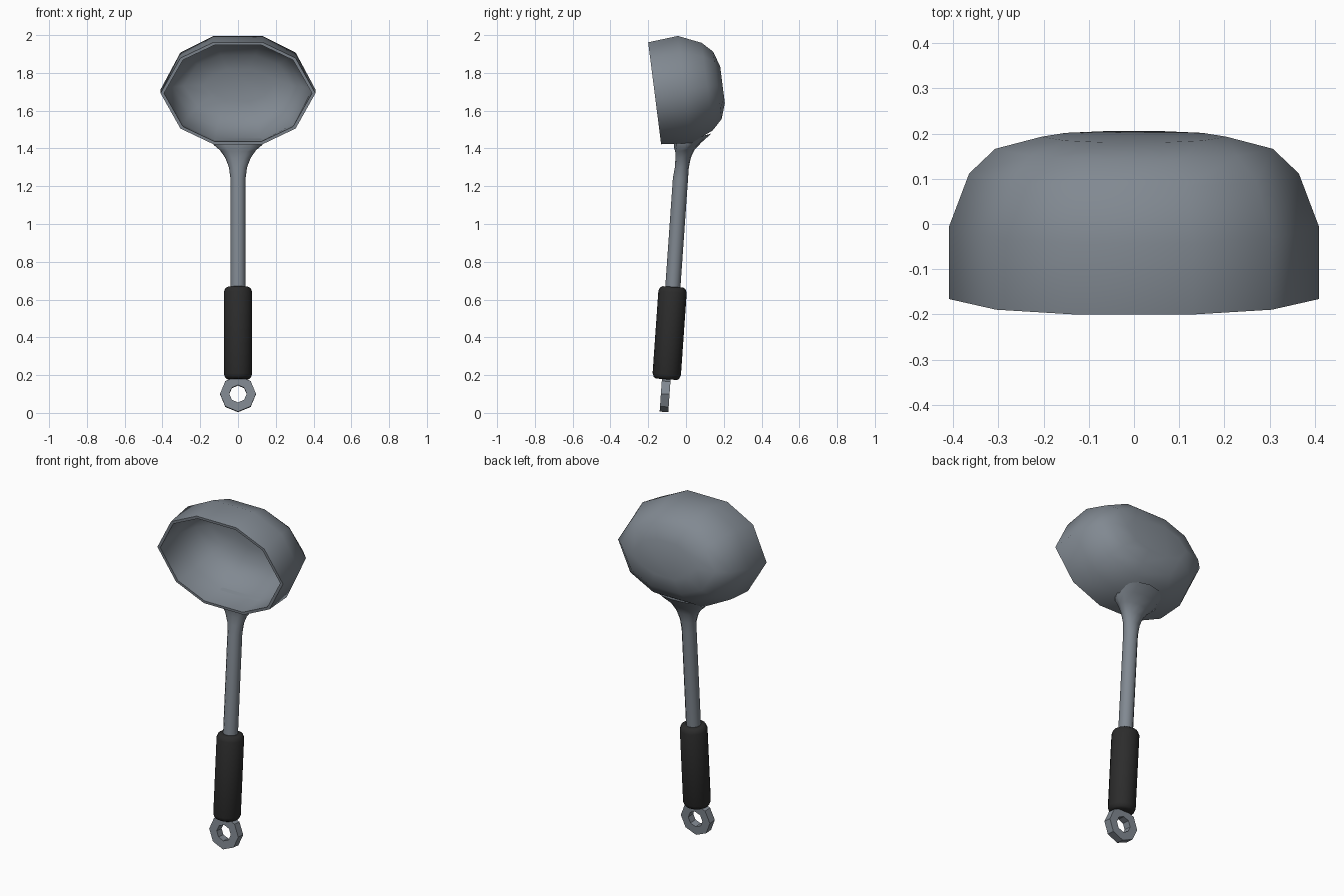
import bpy, bmesh, math
from mathutils import Vector

if "Cube" in bpy.data.objects:
    bpy.data.objects.remove(bpy.data.objects["Cube"])


def material(name, rgb):
    m = bpy.data.materials.new(name)
    m.diffuse_color = (*rgb, 1)
    m.use_nodes = True
    m.node_tree.nodes["Principled BSDF"].inputs["Base Color"].default_value = m.diffuse_color
    return m


steel = material("brushed steel", (0.22, 0.25, 0.285))
rubber = material("black rubber", (0.025, 0.025, 0.025))


def loft(name, rings, mat, angle, closed=False):
    """Skin a list of point rings; cap both ends or join the last to the first."""
    bm = bmesh.new()
    loops = [[bm.verts.new(p) for p in r] for r in rings]
    n = len(loops[0])
    pairs = list(zip(loops, loops[1:]))
    if closed:
        pairs.append((loops[-1], loops[0]))
    else:
        bm.faces.new(loops[0])
        bm.faces.new(loops[-1])
    for a, b in pairs:
        for i in range(n):
            j = (i + 1) % n
            bm.faces.new((a[i], a[j], b[j], b[i]))
    bmesh.ops.recalc_face_normals(bm, faces=bm.faces)
    me = bpy.data.meshes.new(name)
    bm.to_mesh(me)
    bm.free()
    me.materials.append(mat)
    ob = bpy.data.objects.new(name, me)
    bpy.context.collection.objects.link(ob)
    bpy.ops.object.select_all(action='DESELECT')
    ob.select_set(True)
    bpy.context.view_layer.objects.active = ob
    bpy.ops.object.shade_smooth_by_angle(angle=math.radians(angle))
    return ob


def axis_y(z):
    """Centre line of the leaning handle."""
    return -0.07 + 0.07 * (z - 0.66)


def section(z, y, hx, hy, tilt=-0.07, n=12):
    pts = []
    for i in range(n):
        a = 2 * math.pi * i / n
        dy = hy * math.sin(a)
        pts.append((hx * math.cos(a), y + dy, z + tilt * dy))
    return pts


# bowl: ten-sided oval, double walled, opening tilted forward
quarter = [(0.41, 0), (0.305, 0.188), (0.13, 0.272)]
outline = (quarter + [(-x, v) for x, v in reversed(quarter)]
           + [(-x, -v) for x, v in quarter[1:]]
           + [(x, -v) for x, v in reversed(quarter[1:])])
up = Vector((0, -0.126, 0.992))
back = Vector((0, 0.992, 0.126))
center = Vector((0, -0.166, 1.692))


def bowl_ring(w, sx, sv):
    return [center + Vector((x * sx, 0, 0)) + up * v * sv + back * w for x, v in outline]


outer = [(0.362, 0.5, 0.36), (0.335, 0.75, 0.66), (0.28, 0.89, 0.86),
         (0.16, 1.0, 1.05), (0, 1, 1)]
inner = [(0, 0.955, 0.945), (0.16, 0.955, 0.985), (0.268, 0.84, 0.79),
         (0.315, 0.7, 0.6), (0.342, 0.45, 0.31)]
loft("ladle_bowl", [bowl_ring(*r) for r in outer + inner], steel, 65)

# rod flaring into a broad neck under the bowl
rod = [section(z, axis_y(z), 0.04, 0.04) for z in (0.62, 1.24)]
rod += [section(1.30, -0.022, 0.048, 0.037, 0),
        section(1.35, -0.015, 0.067, 0.041, 0.05),
        section(1.39, -0.005, 0.095, 0.052, 0.12),
        section(1.42, 0.012, 0.13, 0.075, 0.22),
        section(1.452, 0.035, 0.14, 0.10, 0.27)]
loft("rod_and_neck", rod, steel, 50)

# rubber grip with rounded ends
grip = [(0.178, 0.055), (0.185, 0.067), (0.205, 0.075),
        (0.64, 0.075), (0.66, 0.067), (0.667, 0.055)]
loft("grip", [section(z, axis_y(z), r, r, n=16) for z, r in grip], rubber, 40)

# eight-sided hanging ring
ring_c = Vector((0, -0.11, 0.1))
lean = Vector((0, 0.07, 1)).normalized()
thick = Vector((0, 1, -0.07)).normalized()


def ring_loop(r, t):
    return [ring_c + Vector((r * math.sin(a), 0, 0)) - lean * r * math.cos(a) + thick * t
            for a in (math.pi * i / 4 for i in range(8))]


loft("hanging_ring", [ring_loop(r, t) for r, t in
     ((0.095, -0.023), (0.095, 0.023), (0.046, 0.023), (0.046, -0.023))],
     steel, 30, closed=True)
